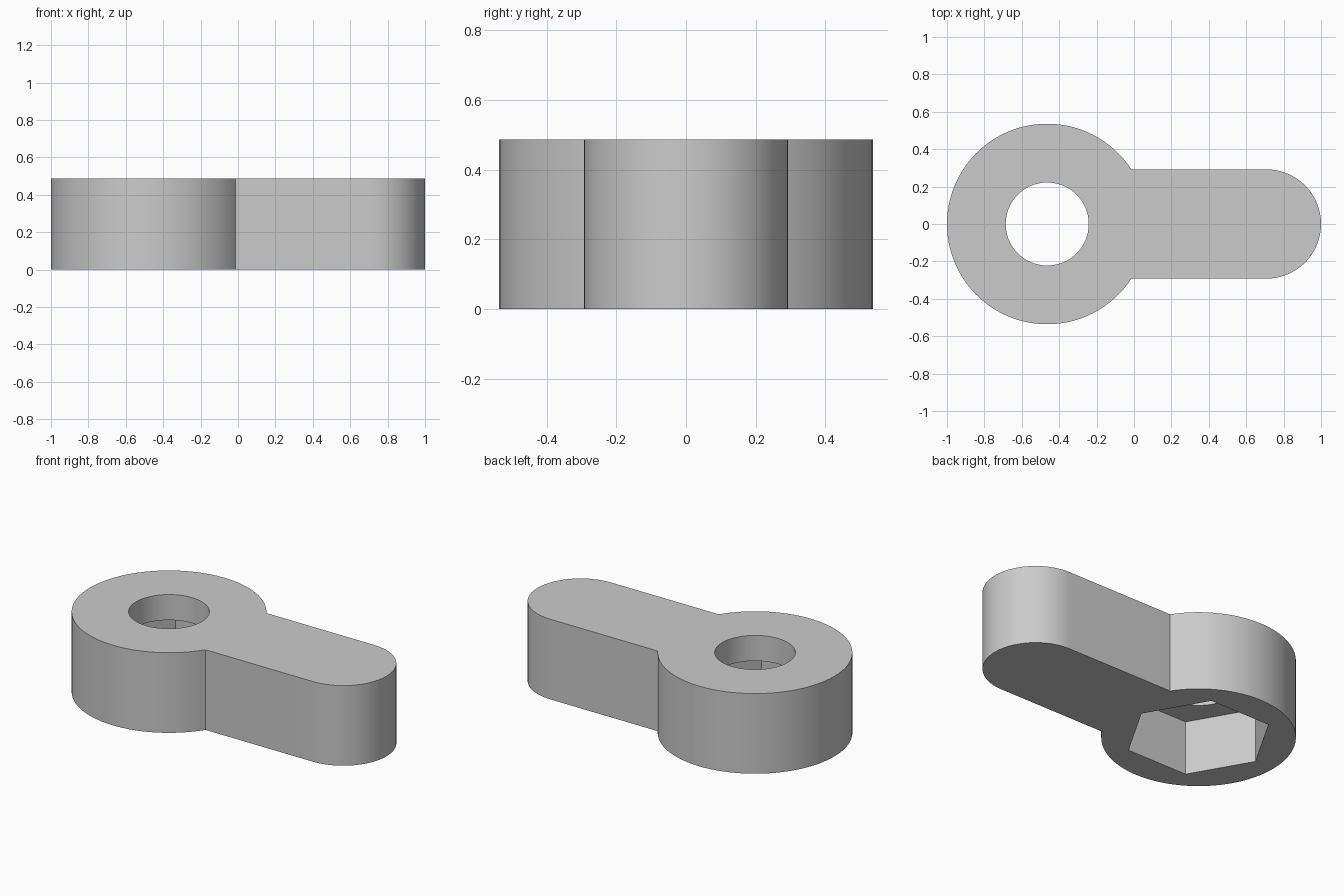
import bpy, bmesh, math

cube = bpy.data.objects.get("Cube")
if cube:
    bpy.data.objects.remove(cube, do_unlink=True)

HEIGHT = 0.487
HEAD_X, HEAD_R = -0.464, 0.536
TIP_X, ARM_R = 0.708, 0.292
HOLE_R, HEX_R, HEX_DEPTH = 0.222, 0.41, 0.332

grey = bpy.data.materials.new("plain grey")
grey.use_nodes = True
colour = (0.6, 0.6, 0.6, 1)
grey.diffuse_color = colour
grey.node_tree.nodes["Principled BSDF"].inputs["Base Color"].default_value = colour


def arc(cx, radius, start, end, steps):
    """Points along an arc centred on the x axis."""
    angles = [start + (end - start) * i / steps for i in range(steps + 1)]
    return [(cx + radius * math.cos(a), radius * math.sin(a)) for a in angles]


def prism(name, outline, bottom, top):
    """Extrude a flat outline straight up."""
    bm = bmesh.new()
    base = bm.faces.new([bm.verts.new((x, y, bottom)) for x, y in outline])
    grown = bmesh.ops.extrude_face_region(bm, geom=[base], use_keep_orig=True)
    verts = [v for v in grown["geom"] if isinstance(v, bmesh.types.BMVert)]
    bmesh.ops.translate(bm, verts=verts, vec=(0, 0, top - bottom))
    bmesh.ops.recalc_face_normals(bm, faces=bm.faces)
    mesh = bpy.data.meshes.new(name)
    bm.to_mesh(mesh)
    bm.free()
    mesh.materials.append(grey)
    obj = bpy.data.objects.new(name, mesh)
    bpy.context.collection.objects.link(obj)
    return obj


# Body: round head merging into a round-ended arm
join = math.asin(ARM_R / HEAD_R)
outline = arc(HEAD_X, HEAD_R, join, math.tau - join, 80)
outline += arc(TIP_X, ARM_R, -math.pi / 2, math.pi / 2, 40)
body = prism("lever_body", outline, 0, HEIGHT)

# Cutters: round through hole and hexagonal nut pocket underneath
hole = prism("hole_cutter", arc(HEAD_X, HOLE_R, 0, math.tau, 72)[:-1], -0.1, HEIGHT + 0.1)
pocket = prism("pocket_cutter", arc(HEAD_X, HEX_R, 0, math.tau, 6)[:-1], -0.1, HEX_DEPTH)

bpy.ops.object.select_all(action="DESELECT")
bpy.context.view_layer.objects.active = body
body.select_set(True)
for cutter in (hole, pocket):
    cutter.hide_render = True
    cut = body.modifiers.new(cutter.name, "BOOLEAN")
    cut.operation = "DIFFERENCE"
    cut.solver = "EXACT"
    cut.object = cutter
    bpy.ops.object.modifier_apply(modifier=cut.name)
    bpy.data.objects.remove(cutter, do_unlink=True)

bpy.ops.object.shade_smooth_by_angle(angle=math.radians(30))
